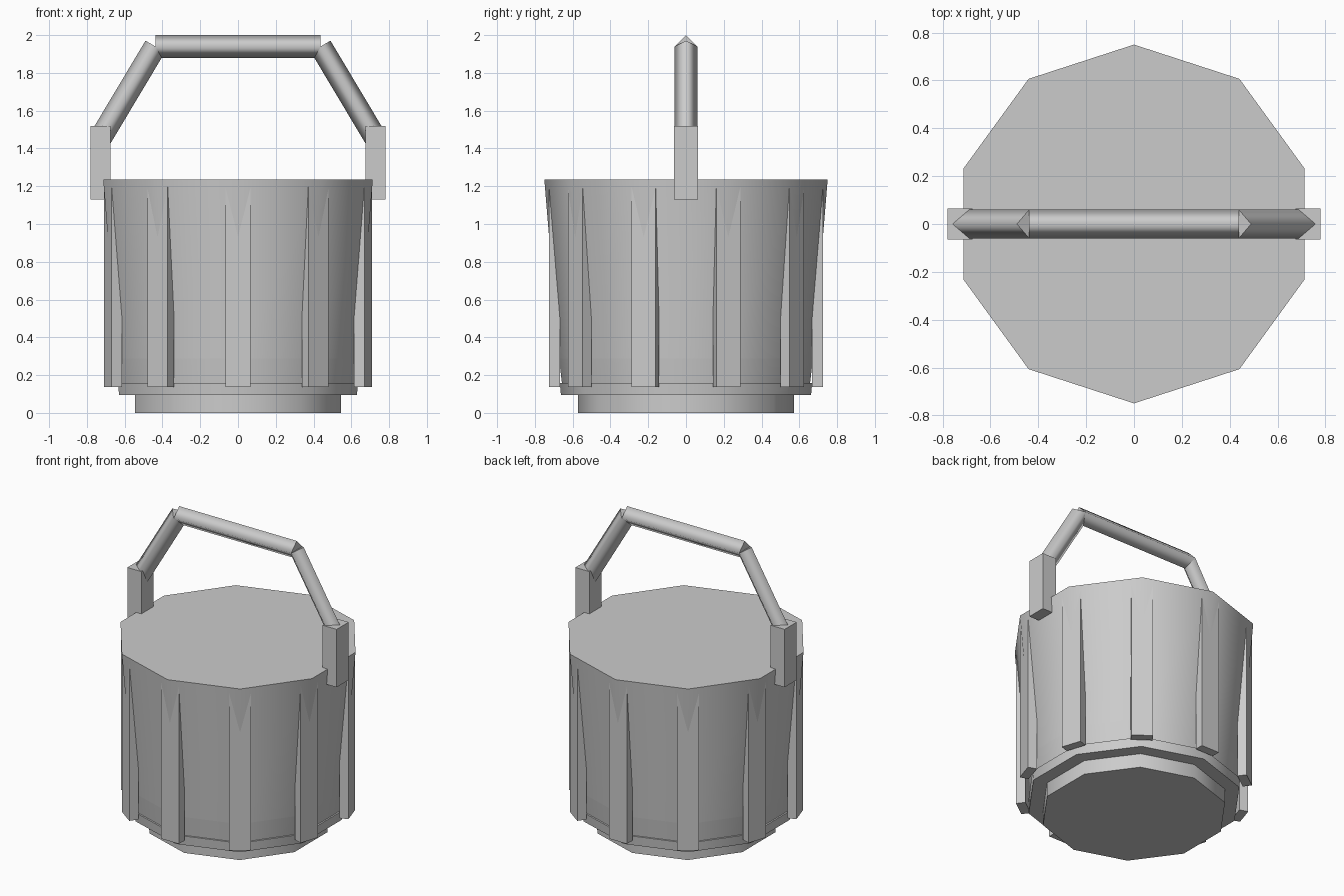
import bpy, bmesh
from math import cos, sin, pi
from mathutils import Vector, Matrix

if "Cube" in bpy.data.objects:
    bpy.data.objects.remove(bpy.data.objects["Cube"])


def make(name, bm):
    bmesh.ops.recalc_face_normals(bm, faces=bm.faces)
    me = bpy.data.meshes.new(name)
    bm.to_mesh(me)
    bm.free()
    ob = bpy.data.objects.new(name, me)
    bpy.context.collection.objects.link(ob)
    return ob


def prism(name, r0, r1, length, sides, turn, matrix=Matrix()):
    """Smooth-sided frustum along local z with flat end caps."""
    bm = bmesh.new()
    rings = []
    for r, z in ((r0, 0), (r1, length)):
        rings.append([bm.verts.new((r * cos(turn + 2 * pi * i / sides),
                                    r * sin(turn + 2 * pi * i / sides), z))
                      for i in range(sides)])
    a, b = rings
    for i in range(sides):
        j = (i + 1) % sides
        bm.faces.new((a[i], a[j], b[j], b[i])).smooth = True
    for ring in rings:
        cap = bm.faces.new(ring)
        for e in cap.edges:
            e.smooth = False
    bm.transform(matrix)
    return make(name, bm)


def box(name, lo, hi, matrix=Matrix()):
    lo, hi = Vector(lo), Vector(hi)
    bm = bmesh.new()
    bmesh.ops.create_cube(bm, size=1)
    bm.transform(matrix @ Matrix.Translation((lo + hi) / 2)
                 @ Matrix.Diagonal((*(hi - lo), 1)))
    return make(name, bm)


def bar(name, p, q):
    """Four-sided bar, standing on its edge, from p to q in the xz plane."""
    p, q = Vector(p), Vector(q)
    z = (q - p).normalized()
    y = Vector((0, 1, 0))
    rot = Matrix((y.cross(z), y, z)).transposed().to_4x4()
    return prism(name, 0.06, 0.06, (q - p).length, 4, 0,
                 Matrix.Translation(p) @ rot)


# Ten-sided bucket: foot, lip, lower band, tapered wall
for name, r0, r1, z0, z1 in (("foot", 0.572, 0.572, 0, 0.095),
                             ("lip", 0.662, 0.668, 0.095, 0.158),
                             ("lower_band", 0.657, 0.672, 0.158, 0.288),
                             ("bucket_wall", 0.672, 0.75, 0.288, 1.235)):
    prism(name, r0, r1, z1 - z0, 10, pi / 2, Matrix.Translation((0, 0, z0)))

# Upright slats on each corner
for i in range(10):
    box(f"slat_{i}", (0.667, -0.067, 0.137), (0.725, 0.067, 1.2),
        Matrix.Rotation(pi / 2 + i * pi / 5, 4, 'Z'))

# Handle: end blocks, sloping bars, grip
for s, side in ((-1, "left"), (1, "right")):
    xs = sorted((s * 0.676, s * 0.78))
    box(f"handle_block_{side}", (xs[0], -0.064, 1.13), (xs[1], 0.064, 1.52))
    bar(f"handle_bar_{side}", (s * 0.726, 0, 1.458), (s * 0.438, 0, 1.94))
bar("handle_grip", (-0.438, 0, 1.94), (0.438, 0, 1.94))
